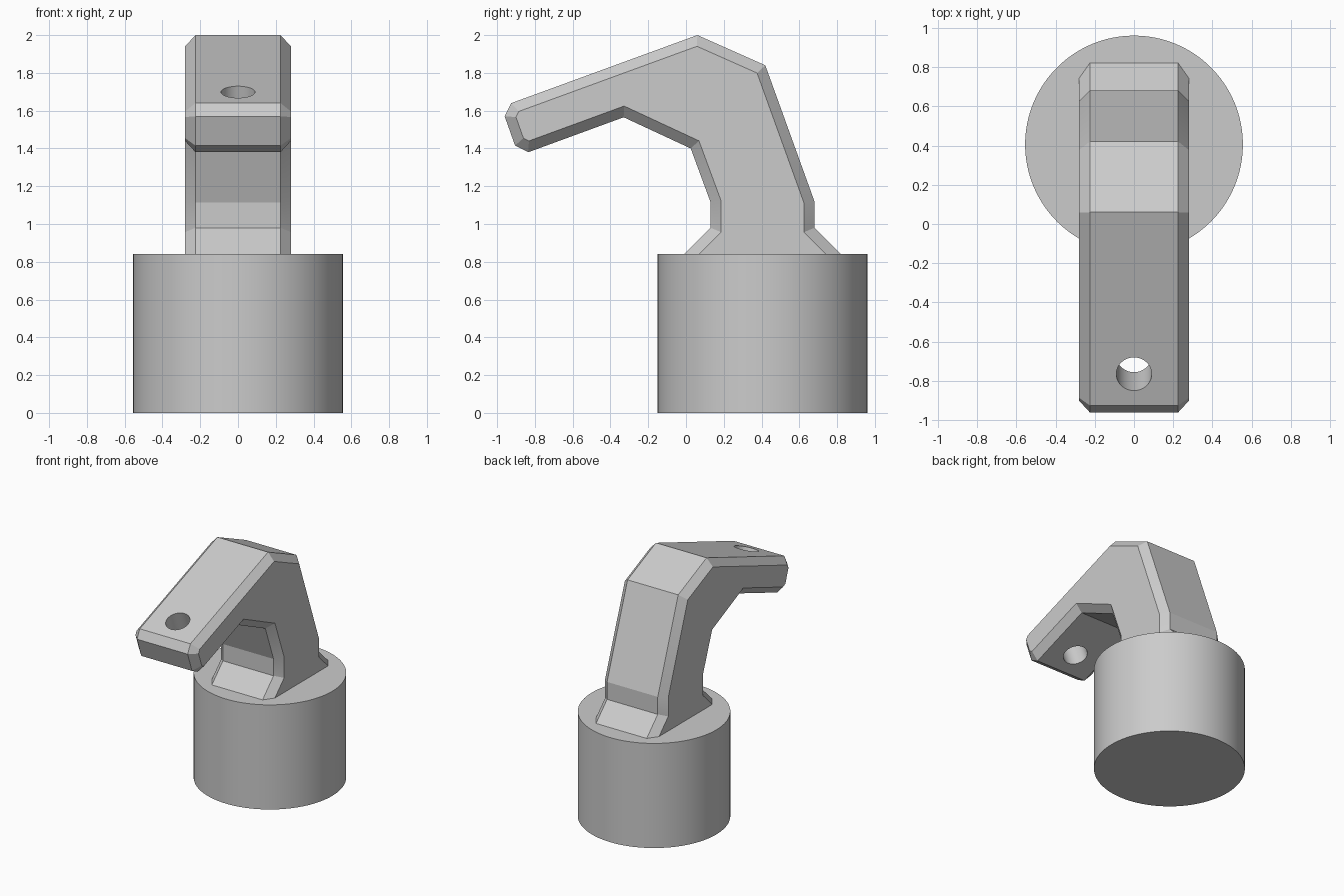
import bpy, bmesh
from math import radians, sin, cos
from mathutils import Vector

if "Cube" in bpy.data.objects:
    bpy.data.objects.remove(bpy.data.objects["Cube"])

TILT = radians(20)
CHAMFER = 0.055
HALF_W = 0.28


def inset(points, d):
    """Mitred inward offset of a counter-clockwise outline."""
    result = []
    n = len(points)
    for i, p in enumerate(points):
        a = (p - points[i - 1]).normalized()
        b = (points[(i + 1) % n] - p).normalized()
        na, nb = Vector((-a.y, a.x)), Vector((-b.y, b.x))
        result.append(p + (na + nb) * d / (1 + na.dot(nb)))
    return result


def chamfered_plate(name, points):
    """Side outline (y, z) extruded along x, chamfered on both faces."""
    inner = inset(points, CHAMFER)
    layers = [(-HALF_W, inner), (-HALF_W + CHAMFER, points),
              (HALF_W - CHAMFER, points), (HALF_W, inner)]
    bm = bmesh.new()
    loops = [[bm.verts.new((x, p.x, p.y)) for p in pts] for x, pts in layers]
    n = len(points)
    for lo, hi in zip(loops, loops[1:]):
        for i in range(n):
            j = (i + 1) % n
            bm.faces.new((lo[i], lo[j], hi[j], hi[i]))
    bm.faces.new(loops[0])
    bm.faces.new(loops[-1])
    bmesh.ops.recalc_face_normals(bm, faces=bm.faces)
    mesh = bpy.data.meshes.new(name)
    bm.to_mesh(mesh)
    bm.free()
    obj = bpy.data.objects.new(name, mesh)
    bpy.context.collection.objects.link(obj)
    return obj


def cylinder(name, radius, depth, location, tilt=0):
    bpy.ops.mesh.primitive_cylinder_add(vertices=96, radius=radius, depth=depth,
                                        location=location, rotation=(tilt, 0, 0))
    obj = bpy.context.object
    obj.name = name
    return obj


def combine(target, other, operation):
    mod = target.modifiers.new(operation.title(), 'BOOLEAN')
    mod.object = other
    mod.operation = operation
    mod.solver = 'EXACT'
    bpy.context.view_layer.objects.active = target
    bpy.ops.object.modifier_apply(modifier=mod.name)
    bpy.data.objects.remove(other)


# Bent arm with flared foot, the foot running slightly into the base
outline = [Vector(p) for p in (
    (-0.09, 0.76), (0.90, 0.76), (0.68, 0.98), (0.68, 1.12), (0.42, 1.84),
    (0.06, 2.0), (-0.925, 1.64), (-0.96, 1.57), (-0.905, 1.415), (-0.835, 1.38),
    (-0.33, 1.565), (0.025, 1.40), (0.13, 1.115), (0.13, 0.98))]
arm = chamfered_plate("bent_arm", outline)

# Hole square to the sloping end of the arm
hole = cylinder("hole_cutter", 0.09, 0.8, (0, -0.765, 1.70), TILT)
hole.hide_render = True
combine(arm, hole, 'DIFFERENCE')

# Round base joined to the arm
base = cylinder("base_with_arm", 0.555, 0.84, (0, 0.405, 0.42))
combine(base, arm, 'UNION')

bpy.ops.object.select_all(action='DESELECT')
base.select_set(True)
bpy.context.view_layer.objects.active = base
bpy.ops.object.shade_smooth_by_angle(angle=radians(15))
